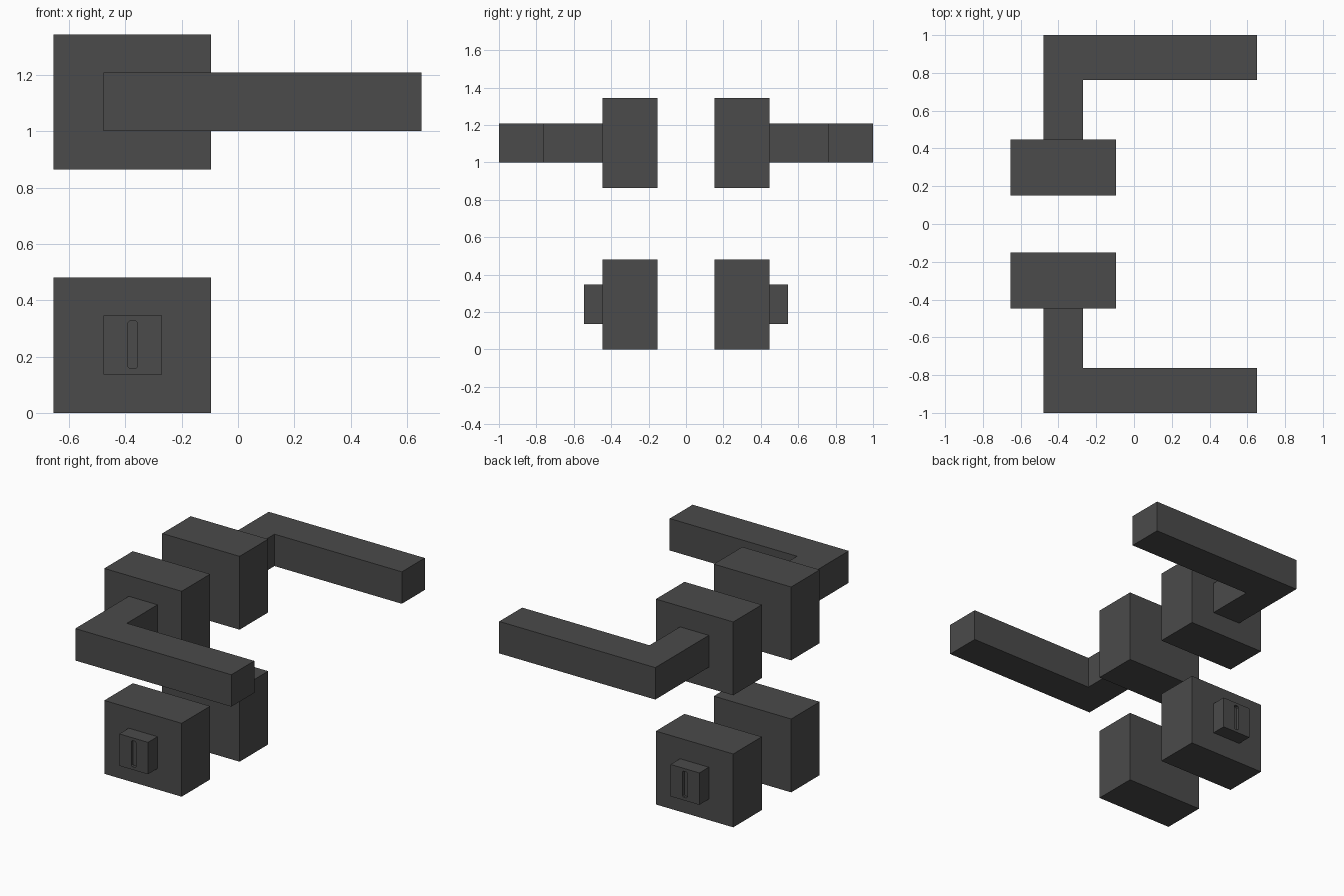
import bpy, bmesh

if "Cube" in bpy.data.objects:
    bpy.data.objects.remove(bpy.data.objects["Cube"])

# Shared dark finish
dark = bpy.data.materials.new("dark_metal")
dark.diffuse_color = (0.07, 0.07, 0.07, 1)
dark.use_nodes = True
dark.node_tree.nodes["Principled BSDF"].inputs["Base Color"].default_value = dark.diffuse_color


def prism(name, outline, axis, lo, hi):
    """Extrude a 2D outline along z (x, y outline) or y (x, z outline)."""
    bm = bmesh.new()
    place = (lambda a, b: (a, b, lo)) if axis == "z" else (lambda a, b: (a, lo, b))
    face = bm.faces.new([bm.verts.new(place(a, b)) for a, b in outline])
    new = bmesh.ops.extrude_face_region(bm, geom=[face])["geom"]
    step = (0, 0, hi - lo) if axis == "z" else (0, hi - lo, 0)
    bmesh.ops.translate(bm, vec=step, verts=[v for v in new if isinstance(v, bmesh.types.BMVert)])
    bmesh.ops.recalc_face_normals(bm, faces=bm.faces)
    mesh = bpy.data.meshes.new(name)
    bm.to_mesh(mesh)
    bm.free()
    obj = bpy.data.objects.new(name, mesh)
    bpy.context.collection.objects.link(obj)
    mesh.materials.append(dark)
    return obj


def rect(x0, x1, z0, z1):
    return [(x0, z0), (x1, z0), (x1, z1), (x0, z1)]


def mirror_y(obj):
    mod = obj.modifiers.new("other_side", "MIRROR")
    mod.use_axis = (False, True, False)
    mod.use_clip = False
    mod.use_mirror_merge = False


# Square mounting blocks: upper for the handle, lower for the lock
for name, z in (("lock_block", 0.0), ("handle_block", 0.864)):
    mirror_y(prism(name, rect(-0.655, -0.095, z, z + 0.48), "y", -0.447, -0.152))

# L-shaped lever handle
lever = [(-0.478, -0.447), (-0.478, -1.0), (0.652, -1.0),
         (0.652, -0.763), (-0.27, -0.763), (-0.27, -0.447)]
mirror_y(prism("lever_handle", lever, "z", 1.0, 1.209))

# Turn knob with a recessed round-cornered slot
knob = prism("turn_knob", rect(-0.478, -0.27, 0.137, 0.346), "y", -0.545, -0.447)
x0, x1, z0, z1, c = -0.391, -0.356, 0.157, 0.327, 0.007
slot = prism("slot_cutter", [(x0 + c, z0), (x1 - c, z0), (x1, z0 + c), (x1, z1 - c),
                             (x1 - c, z1), (x0 + c, z1), (x0, z1 - c), (x0, z0 + c)],
             "y", -0.6, -0.525)
slot.hide_render = True
slot.hide_set(True)
cut = knob.modifiers.new("slot", "BOOLEAN")
cut.operation = "DIFFERENCE"
cut.solver = "EXACT"
cut.object = slot
mirror_y(knob)
